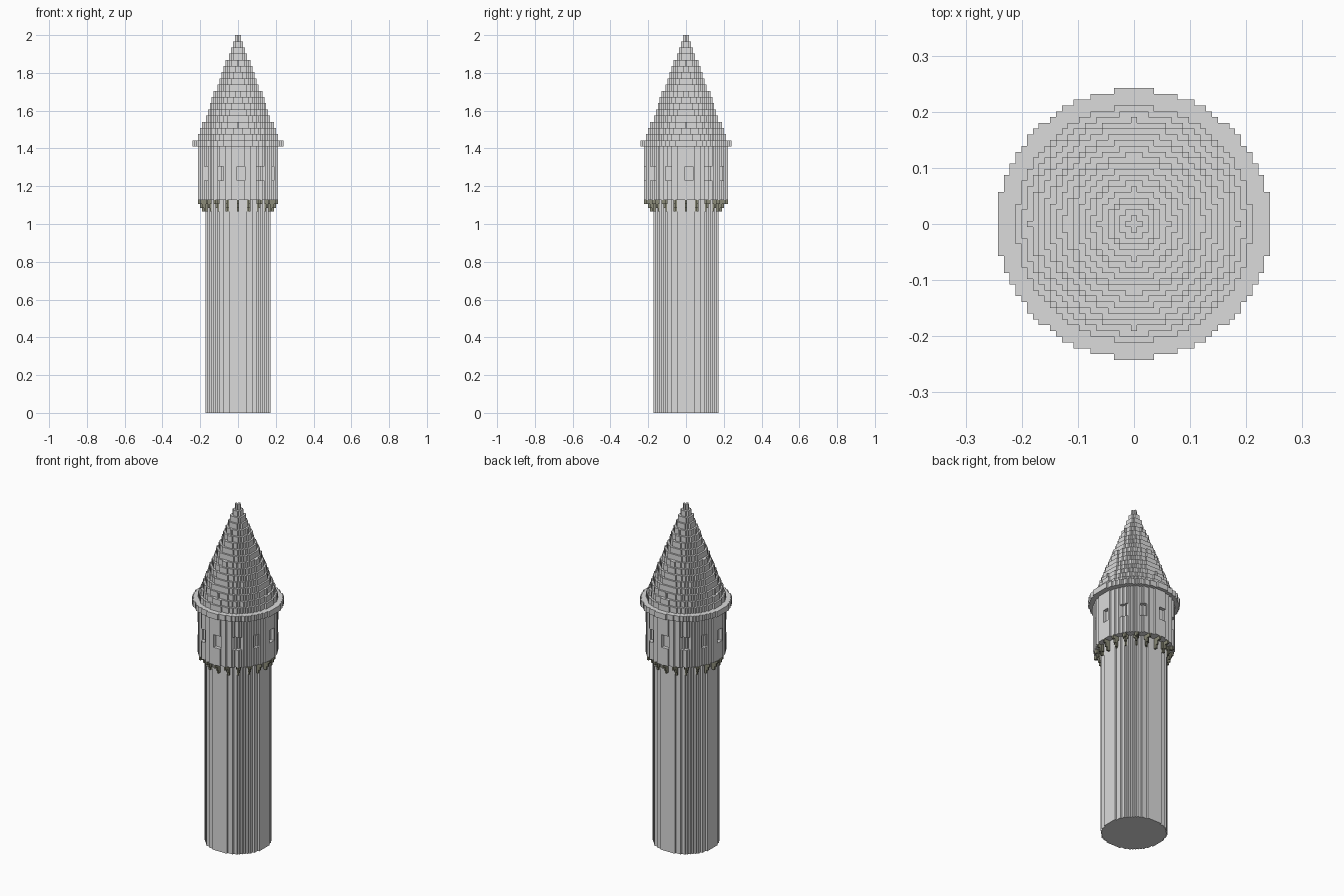
import bpy, bmesh, math

if "Cube" in bpy.data.objects:
    bpy.data.objects.remove(bpy.data.objects["Cube"])

V = 0.0103  # grid cell size


def material(name, *rgb):
    m = bpy.data.materials.new(name)
    m.diffuse_color = (*rgb, 1)
    m.use_nodes = True
    m.node_tree.nodes["Principled BSDF"].inputs["Base Color"].default_value = m.diffuse_color
    return m


stone = material("grey stone", 0.71, 0.71, 0.71)
dark = material("dark olive stone", 0.26, 0.26, 0.19)


def disc(rx, ry=None):
    """Set of grid cells inside an ellipse."""
    ry = ry or rx
    n = int(max(rx, ry) / V) + 1
    return {(i, j) for i in range(-n, n + 1) for j in range(-n, n + 1)
            if (i * V / rx) ** 2 + (j * V / ry) ** 2 <= 1}


def build(name, slabs, mat=stone, cell=V):
    """Stepped solid from slabs (z0, z1, cells), keeping only exposed faces."""
    bm = bmesh.new()
    cache = {}

    def vert(x, y, z):
        k = (x, y, round(z, 5))
        if k not in cache:
            cache[k] = bm.verts.new(((x - .5) * cell, (y - .5) * cell, z))
        return cache[k]

    def face(*pts):
        bm.faces.new([vert(*p) for p in pts])

    for s, (a, b, cells) in enumerate(slabs):
        below = slabs[s - 1][2] if s else set()
        above = slabs[s + 1][2] if s + 1 < len(slabs) else set()
        for i, j in cells:
            I, J = i + 1, j + 1
            if (i, j) not in above:
                face((i, j, b), (I, j, b), (I, J, b), (i, J, b))
            if (i, j) not in below:
                face((i, J, a), (I, J, a), (I, j, a), (i, j, a))
            for d, p, q in (((i, j - 1), (i, j), (I, j)), ((I, j), (I, j), (I, J)),
                            ((i, J), (I, J), (i, J)), ((i - 1, j), (i, J), (i, j))):
                if d not in cells:
                    face((*p, a), (*q, a), (*q, b), (*p, b))
    # merge coplanar cells into larger flat faces
    bmesh.ops.dissolve_limit(bm, angle_limit=0.01, verts=bm.verts, edges=bm.edges)
    bmesh.ops.triangulate(bm, faces=[f for f in bm.faces if len(f.verts) > 4])
    me = bpy.data.meshes.new(name)
    bm.to_mesh(me)
    bm.free()
    me.materials.append(mat)
    ob = bpy.data.objects.new(name, me)
    bpy.context.collection.objects.link(ob)


def spokes(cells, count, offset, half_width, r_min, r_max):
    """Cells lying on evenly spaced radial bars."""
    out = set()
    for k in range(count):
        t = math.radians(offset) + k * math.tau / count
        c, s = math.cos(t), math.sin(t)
        out |= {(i, j) for i, j in cells
                if r_min < (i * c + j * s) * V < r_max
                and abs(j * c - i * s) * V <= half_width}
    return out


# Shaft
build("shaft", [(0, 1.127, disc(0.1725))], cell=V * 1.015)

# Corbels that step outward under the drum
wide = disc(0.21, 0.219)
build("corbels", [
    (1.065, 1.085, spokes(wide, 20, 0, 0.005, 0.16, 0.186)),
    (1.085, 1.106, spokes(wide, 20, 0, 0.006, 0.16, 0.198)),
    (1.106, 1.127, spokes(wide, 20, 0, 0.008, 0.16, 0.23))], dark)

# Drum with recessed windows
core = disc(0.190, 0.199)
windows = spokes(wide - core, 12, 4, 0.019, 0.1, 0.3)
build("drum", [(1.127, 1.23, wide), (1.23, 1.305, wide - windows), (1.305, 1.41, wide)])

# Conical stepped roof with its eave
tiers = 17
z0, z1 = 1.443, 2.0
h = (z1 - z0) / tiers
roof = [(1.41, z0, disc(0.2428, 0.2403))]
for k in range(tiers):
    r = 0.21 + (0.0135 - 0.21) * k / (tiers - 1)
    roof.append((z0 + k * h, z0 + (k + 1) * h, disc(r)))
build("roof", roof)
